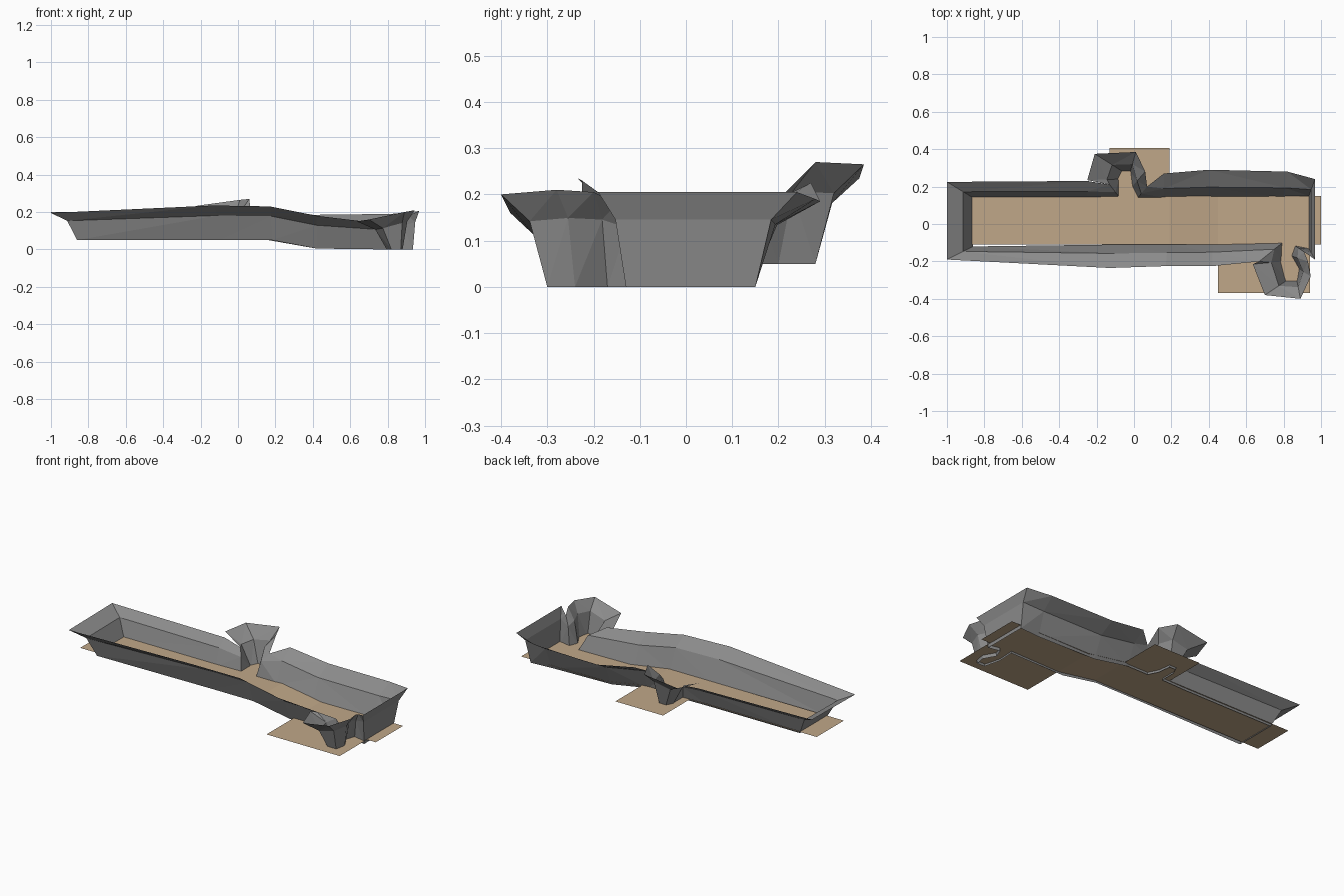
import bpy
import bmesh
from mathutils import Vector

if "Cube" in bpy.data.objects:
    bpy.data.objects.remove(bpy.data.objects["Cube"])


def material(name, rgb):
    m = bpy.data.materials.new(name)
    m.diffuse_color = (*rgb, 1)
    m.use_nodes = True
    m.node_tree.nodes["Principled BSDF"].inputs["Base Color"].default_value = m.diffuse_color
    return m


rock = material("rock grey", (0.26, 0.26, 0.26))
earth = material("sandy earth", (0.53, 0.39, 0.25))


def finish(name, bm, mat):
    me = bpy.data.meshes.new(name)
    bm.to_mesh(me)
    bm.free()
    me.materials.append(mat)
    ob = bpy.data.objects.new(name, me)
    bpy.context.collection.objects.link(ob)
    return ob


def ground(x):
    """Floor height: raised in the west, ramping down to the east."""
    t = min(1, max(0, (x - 0.19) / 0.26))
    return 0.062 - 0.042 * t


# Trench outline, one row per station: foot x, y and rim x, y, z
south_wall = [
    (-.86, -.12, -1.0, -.19, .195), (-.10, -.11, -.13, -.235, .235),
    (.18, -.11, .17, -.225, .23), (.42, -.105, .42, -.225, .18),
    (.80, -.095, .67, -.20, .15)]
south_alcove = [
    (.795, -.20, .635, -.215, .15), (.82, -.30, .70, -.38, .16),
    (.87, -.30, .89, -.40, .20), (.88, -.24, .945, -.28, .21),
    (.84, -.17, .93, -.20, .205), (.86, -.115, .91, -.15, .18)]
east_wall = [
    (.935, -.13, .968, -.19, .205), (.935, .15, .968, .24, .205)]
north_wall_east = [
    (.80, .14, .82, .28, .19), (.40, .14, .40, .29, .185),
    (.16, .14, .16, .27, .225), (.02, .14, .07, .20, .19)]
north_alcove = [
    (-.01, .20, .06, .28, .27), (-.02, .28, .01, .385, .265),
    (-.06, .28, -.21, .375, .235), (-.08, .24, -.25, .235, .225),
    (-.08, .145, -.13, .21, .17)]
north_wall_west = [
    (-.25, .14, -.25, .23, .19), (-.86, .14, -1.0, .225, .20)]
outline = (south_wall + south_alcove + east_wall + north_wall_east
           + north_alcove + north_wall_west)

# Rock wall: steep lower band, then a wide flared upper band
bm = bmesh.new()
rings = []
for fx, fy, rx, ry, rz in outline:
    foot = Vector((fx, fy, max(0, ground(fx) - 0.02 + 0.008 * (fx < 0.3))))
    rim = Vector((rx, ry, rz))
    waist = foot.lerp(rim, 0.38)
    waist.z = foot.z + (rim.z - foot.z) * 0.71
    rings.append([bm.verts.new(p) for p in (foot, waist, rim)])
for a, b in zip(rings, rings[1:] + rings[:1]):
    for k in range(2):
        bm.faces.new((a[k], a[k + 1], b[k + 1], b[k]))
bmesh.ops.triangulate(bm, faces=bm.faces[:])
finish("rock_wall", bm, rock)


# Floor pieces: strips across y that follow the ground height
def floor_strip(name, xs, y0, y1):
    bm = bmesh.new()
    pairs = [[bm.verts.new((x, y, ground(x))) for y in (y0, y1)] for x in xs]
    for a, b in zip(pairs, pairs[1:]):
        bm.faces.new((a[0], b[0], b[1], a[1]))
    finish(name, bm, earth)


floor_strip("main_floor", (-.98, .19, .45, 1.0), -.11, .15)
floor_strip("north_alcove_floor", (-.13, .19), .15, .405)
floor_strip("south_alcove_floor", (.45, .94), -.37, -.11)
